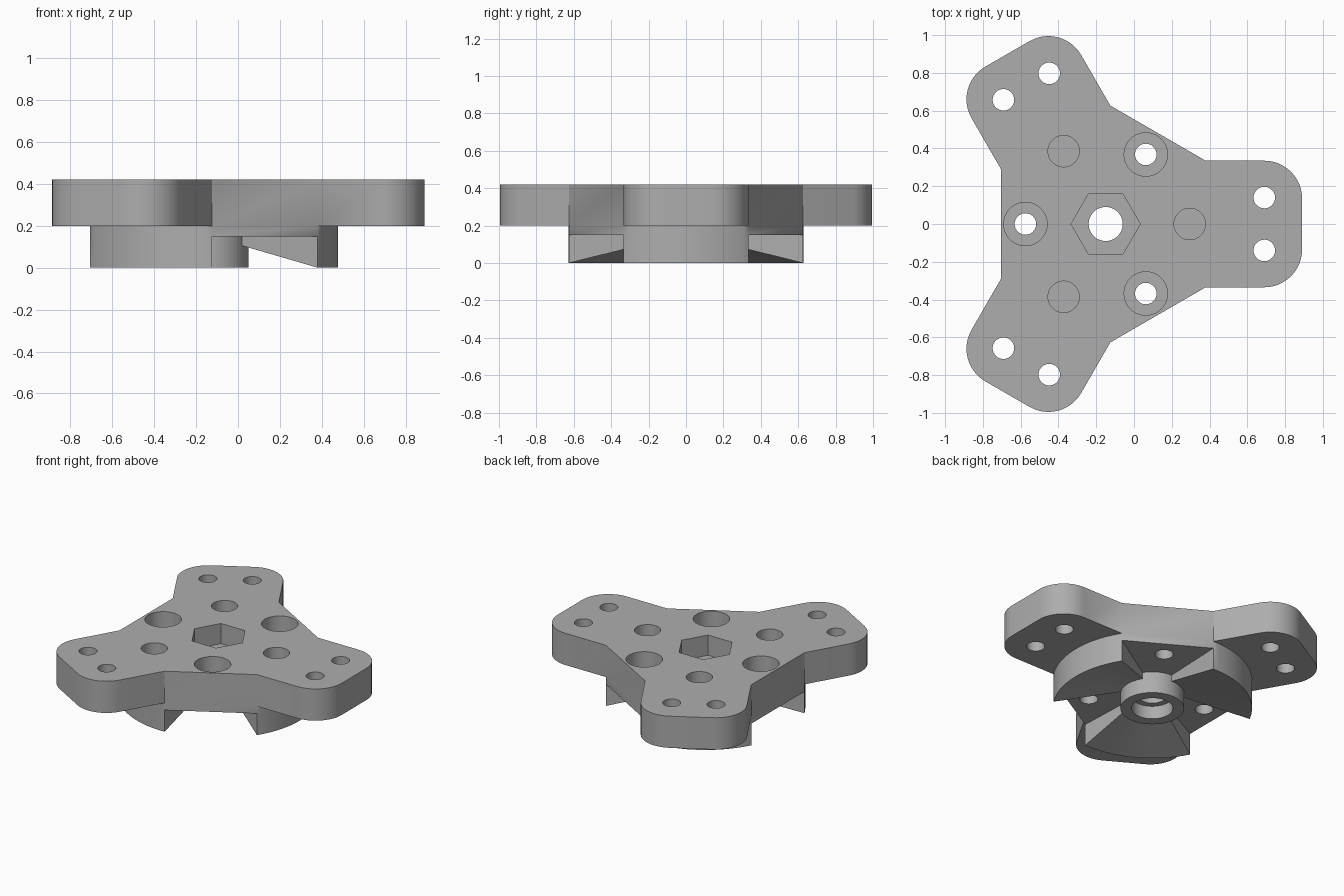
import bpy, bmesh
from math import sin, cos, pi, radians, atan2, hypot
from mathutils import Matrix, Vector

cube = bpy.data.objects.get("Cube")
if cube:
    bpy.data.objects.remove(cube)

CX = -0.15                       # hub axis
TOP, ARM_Z, SLAB_Z = 0.42, 0.2, 0.15
ARM_X, ARM_Y, CORNER = 1.04, 0.335, 0.2
ROOT_X = 0.53                    # where an arm leaves the hub
RIM = hypot(ROOT_X, ARM_Y)
TURNS = [0, 2 * pi / 3, 4 * pi / 3]

metal = bpy.data.materials.new("mid grey")
metal.use_nodes = True
GREY = (0.42, 0.42, 0.42, 1)
metal.diffuse_color = GREY
metal.node_tree.nodes["Principled BSDF"].inputs["Base Color"].default_value = GREY


def turn(p, a):
    return (p[0] * cos(a) - p[1] * sin(a), p[0] * sin(a) + p[1] * cos(a))


def arc(r, start, end, steps, cx=0, cy=0):
    return [(cx + r * cos(start + (end - start) * i / steps),
             cy + r * sin(start + (end - start) * i / steps)) for i in range(steps + 1)]


def circle(r, n=48, cx=0, cy=0):
    return arc(r, 0, 2 * pi, n, cx, cy)[:-1]


def finish(name, bm):
    bmesh.ops.recalc_face_normals(bm, faces=bm.faces)
    mesh = bpy.data.meshes.new(name)
    bm.to_mesh(mesh)
    bm.free()
    mesh.materials.append(metal)
    obj = bpy.data.objects.new(name, mesh)
    obj.location.x = CX
    bpy.context.collection.objects.link(obj)
    return obj


def prism(name, outline, z0, z1):
    bm = bmesh.new()
    face = bm.faces.new([bm.verts.new((x, y, z0)) for x, y in outline])
    up = bmesh.ops.extrude_face_region(bm, geom=[face])["geom"]
    bmesh.ops.translate(bm, vec=(0, 0, z1 - z0),
                        verts=[v for v in up if isinstance(v, bmesh.types.BMVert)])
    return finish(name, bm)


def sector(name, profile, middle, half, steps=20):
    """Solid swept from a radius/height profile through a partial turn."""
    bm = bmesh.new()
    rings = []
    for i in range(steps + 1):
        a = middle - half + 2 * half * i / steps
        rings.append([bm.verts.new((r * cos(a), r * sin(a), z)) for r, z in profile])
    n = len(profile)
    for a, b in zip(rings, rings[1:]):
        for j in range(n):
            bm.faces.new((a[j], a[(j + 1) % n], b[(j + 1) % n], b[j]))
    bm.faces.new(rings[0])
    bm.faces.new(rings[-1])
    return finish(name, bm)


def combine(target, tool, operation):
    mod = target.modifiers.new(operation.lower(), "BOOLEAN")
    mod.operation, mod.solver, mod.object = operation, "EXACT", tool
    bpy.context.view_layer.update()
    with bpy.context.temp_override(object=target, active_object=target):
        bpy.ops.object.modifier_apply(modifier=mod.name)
    bpy.data.objects.remove(tool)


# Three-armed plate with rounded arm ends
arm = [(ROOT_X, -ARM_Y)]
arm += arc(CORNER, -pi / 2, 0, 12, ARM_X - CORNER, CORNER - ARM_Y)
arm += arc(CORNER, 0, pi / 2, 12, ARM_X - CORNER, ARM_Y - CORNER)
arm += [(ROOT_X, ARM_Y)]
body = prism("three_arm_hub", [turn(p, t) for t in TURNS for p in arm], ARM_Z, TOP)

# Thicker centre of the plate
corners = [(ROOT_X, -ARM_Y), (ROOT_X, ARM_Y)]
combine(body, prism("centre_slab", [turn(p, t) for t in TURNS for p in corners],
                    SLAB_Z, ARM_Z), "UNION")

# Skirt under each arm, sloping up towards the axis
skirt = [(0.1, 0.13), (RIM, 0), (RIM, ARM_Z), (0.1, ARM_Z)]
for t in TURNS:
    combine(body, sector("skirt", skirt, t, atan2(ARM_Y, ROOT_X)), "UNION")

# Central boss
combine(body, prism("boss", circle(0.2, 64), 0, ARM_Z + 0.02), "UNION")

# Axis bore, bearing seat below and hexagonal pocket above
combine(body, prism("bore", circle(0.09), -0.1, 0.6), "DIFFERENCE")
combine(body, prism("bearing_seat", circle(0.13), -0.1, 0.09), "DIFFERENCE")
combine(body, prism("hex_pocket", circle(0.183, 6), 0.28, 0.6), "DIFFERENCE")

# Repeated holes: radius, distance, sideways offset, start angle, bottom height
HOLES = [
    (0.057, 0.84, 0.14, 0, -0.1),
    (0.057, 0.84, -0.14, 0, -0.1),
    (0.057, 0.425, 0, pi / 3, -0.1),
    (0.115, 0.425, 0, pi / 3, 0.23),
    (0.083, 0.445, 0, 0, 0.2),
]
for r, dist, side, start, bottom in HOLES:
    for t in TURNS:
        x, y = turn((dist, side), t + start)
        combine(body, prism("hole", circle(r, 40, x, y), bottom, 0.6), "DIFFERENCE")

# Smooth curved walls, keep edges sharp
bpy.ops.object.select_all(action="DESELECT")
body.select_set(True)
bpy.context.view_layer.objects.active = body
bpy.ops.object.shade_smooth_by_angle(angle=radians(30))
